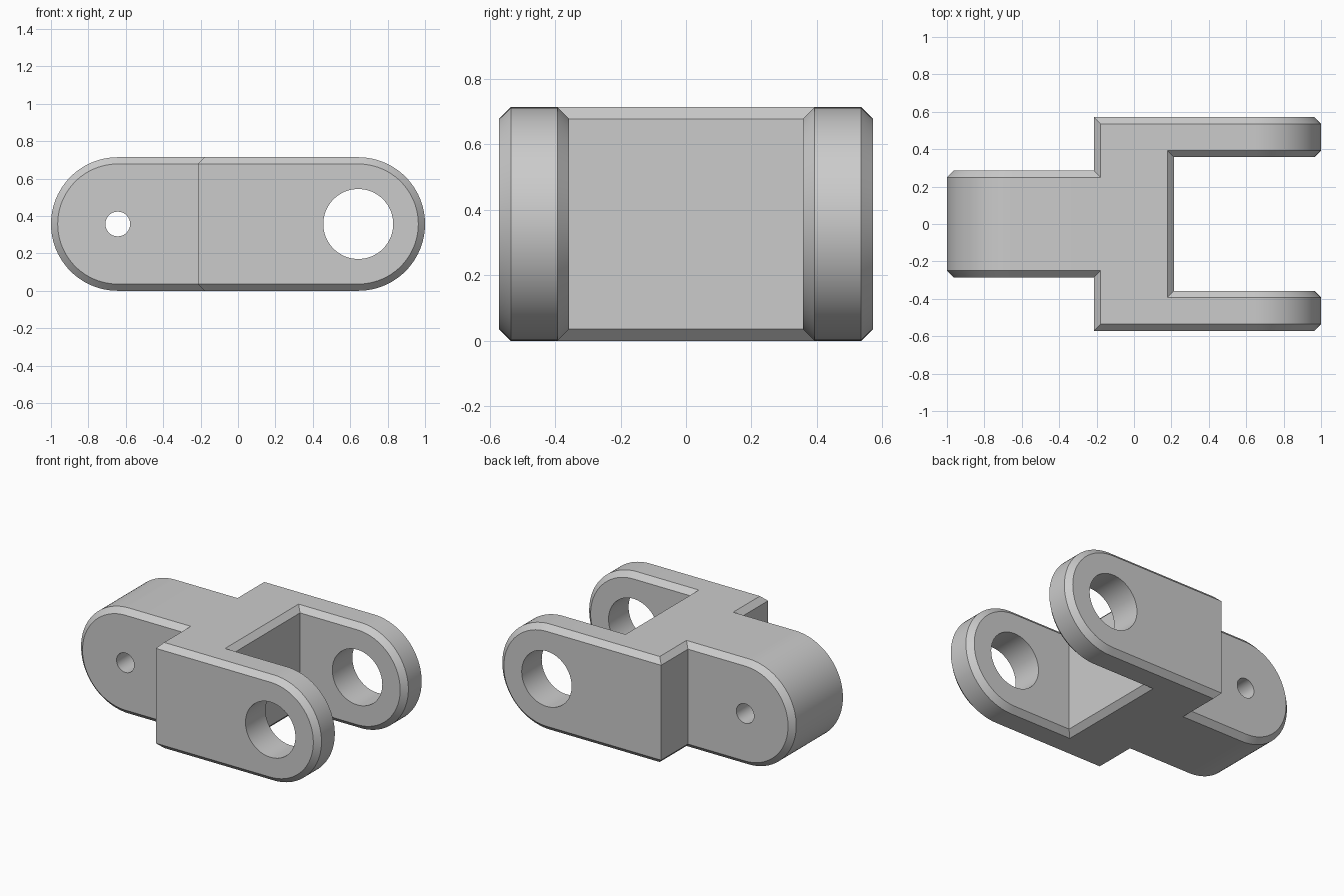
import bpy, bmesh, math

if "Cube" in bpy.data.objects:
    bpy.data.objects.remove(bpy.data.objects["Cube"])

R = 0.357          # end radius, half the height
CX = 1.0 - R       # pivot centre distance
C = 0.036          # chamfer size
STEP = 0.2143      # half length of the bridge


def prism(name, points, depth):
    """Closed outline of 3D points extruded along a vector."""
    bm = bmesh.new()
    face = bm.faces.new([bm.verts.new(p) for p in points])
    ext = bmesh.ops.extrude_face_region(bm, geom=[face])
    verts = [g for g in ext["geom"] if isinstance(g, bmesh.types.BMVert)]
    bmesh.ops.translate(bm, verts=verts, vec=depth)
    bmesh.ops.recalc_face_normals(bm, faces=bm.faces[:])
    me = bpy.data.meshes.new(name)
    bm.to_mesh(me)
    bm.free()
    ob = bpy.data.objects.new(name, me)
    bpy.context.collection.objects.link(ob)
    return ob


def combine(ob, cutter, operation):
    """Apply a boolean and remove the cutter."""
    mod = ob.modifiers.new("cut", 'BOOLEAN')
    mod.object, mod.operation, mod.solver = cutter, operation, 'EXACT'
    dg = bpy.context.evaluated_depsgraph_get()
    me = bpy.data.meshes.new_from_object(ob.evaluated_get(dg))
    ob.modifiers.clear()
    ob.data = me
    bpy.data.objects.remove(cutter)


def arc(cx, r, start, sweep, n):
    return [(cx + r * math.cos(start + sweep * i / n), -1,
             R + r * math.sin(start + sweep * i / n)) for i in range(n + 1)]


# plan outline: tongue on the left, fork on the right
half = [(-1.3, 0.2857), (-STEP, 0.2857), (-STEP, 0.5714),
        (1.3, 0.5714), (1.3, 0.357), (STEP, 0.357)]
plan = half + [(x, -y) for x, y in reversed(half)]
link = prism("clevis_link", [(x, y, -0.5) for x, y in plan], (0, 0, 2))

# rounded side profile
side = arc(CX, R, -math.pi / 2, math.pi, 48) + arc(-CX, R, math.pi / 2, math.pi, 48)
combine(link, prism("side_profile", side, (0, 2, 0)), 'INTERSECT')


# chamfer every edge between an upright wall and the rounded outline
def is_wall(f):
    c = f.calc_center_median()
    return abs(f.normal.y) > 0.9 or (abs(f.normal.x) > 0.9 and abs(c.x) < 0.3)


bm = bmesh.new()
bm.from_mesh(link.data)
bmesh.ops.remove_doubles(bm, verts=bm.verts[:], dist=1e-5)
bm.normal_update()
edges = [e for e in bm.edges if len(e.link_faces) == 2
         and is_wall(e.link_faces[0]) != is_wall(e.link_faces[1])]
bmesh.ops.bevel(bm, geom=edges, offset=C, offset_type='OFFSET', segments=1,
                profile=0.5, affect='EDGES', clamp_overlap=False)
bm.to_mesh(link.data)
bm.free()

# pin holes: small through the tongue, large through the fork
for x, r in ((-CX, 0.066), (CX, 0.187)):
    hole = prism("pin_hole", arc(x, r, 0, math.tau, 64)[:-1], (0, 2, 0))
    combine(link, hole, 'DIFFERENCE')

# plain grey finish
grey = bpy.data.materials.new("grey")
grey.diffuse_color = (0.6, 0.6, 0.6, 1)
grey.use_nodes = True
grey.node_tree.nodes["Principled BSDF"].inputs["Base Color"].default_value = grey.diffuse_color
link.data.materials.clear()
link.data.materials.append(grey)

bpy.context.view_layer.objects.active = link
link.select_set(True)
bpy.ops.object.shade_smooth_by_angle(angle=math.radians(25))
